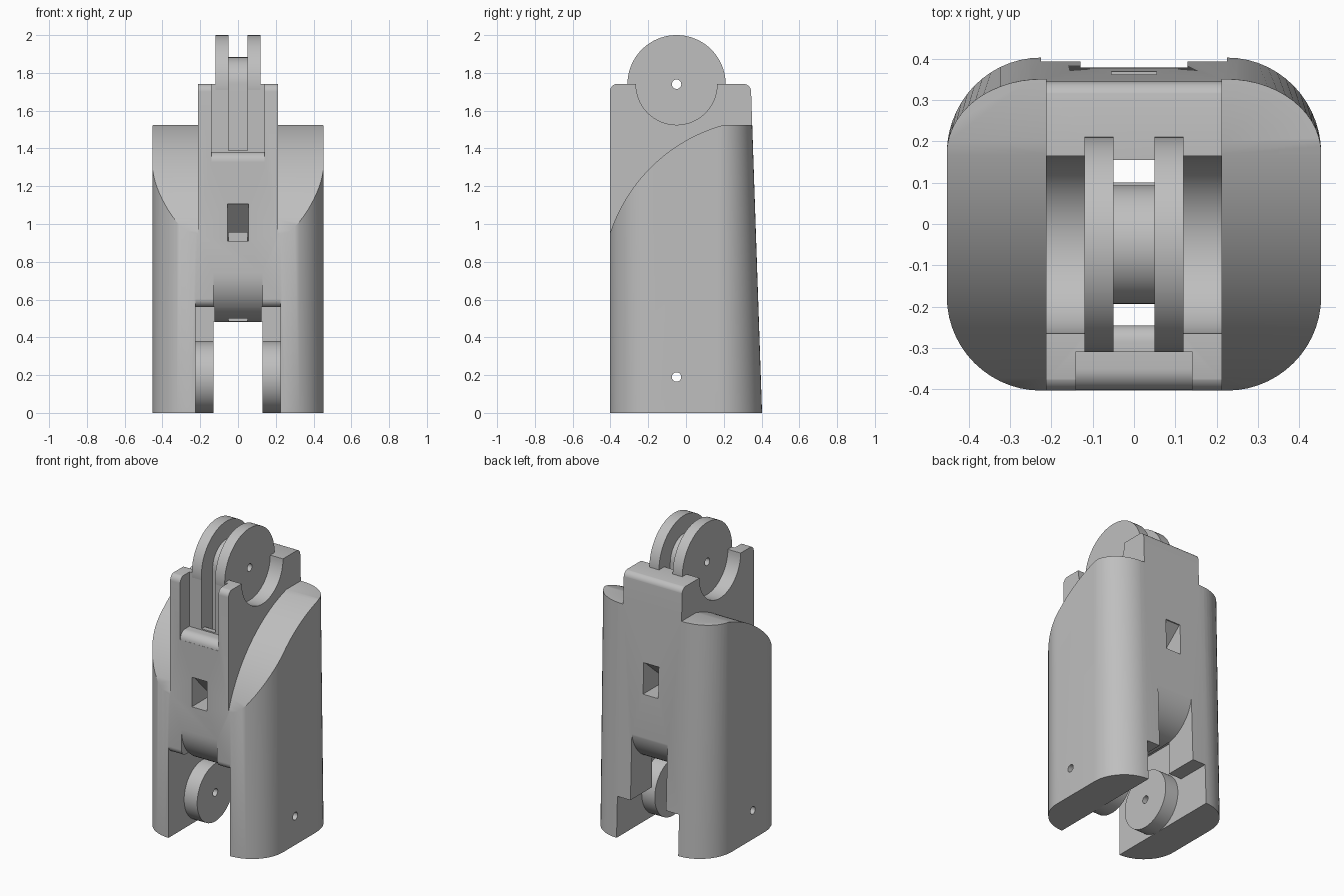
import bpy, bmesh
from math import sin, cos, radians

cube = bpy.data.objects.get("Cube")
if cube:
    bpy.data.objects.remove(cube, do_unlink=True)

grey = bpy.data.materials.new("plain grey")
grey.use_nodes = True
COLOUR = (0.52, 0.52, 0.52, 1)
grey.diffuse_color = COLOUR
grey.node_tree.nodes["Principled BSDF"].inputs["Base Color"].default_value = COLOUR

HINGE_Y, TOP_Z, LOW_Z = -0.05, 1.74, 0.19


def arc(cy, cz, r, a0, a1, n=16):
    angles = [radians(a0 + (a1 - a0) * i / n) for i in range(n + 1)]
    return [(cy + r * cos(a), cz + r * sin(a)) for a in angles]


def loft(name, lower, upper):
    """Solid between two matching rings of 3D points."""
    bm = bmesh.new()
    a = [bm.verts.new(p) for p in lower]
    b = [bm.verts.new(p) for p in upper]
    n = len(a)
    bm.faces.new(a)
    bm.faces.new(b)
    for i in range(n):
        j = (i + 1) % n
        bm.faces.new((a[i], a[j], b[j], b[i]))
    bmesh.ops.recalc_face_normals(bm, faces=bm.faces)
    mesh = bpy.data.meshes.new(name)
    bm.to_mesh(mesh)
    bm.free()
    mesh.materials.append(grey)
    obj = bpy.data.objects.new(name, mesh)
    bpy.context.collection.objects.link(obj)
    return obj


def prism(name, x0, x1, pts):
    """Side profile (y, z) extruded along x."""
    return loft(name, [(x0, y, z) for y, z in pts], [(x1, y, z) for y, z in pts])


def disc(name, x0, x1, z, r, n=64):
    return prism(name, x0, x1, arc(HINGE_Y, z, r, 0, 360, n)[:-1])


def box(y0, y1, z0, z1):
    return [(y0, z0), (y1, z0), (y1, z1), (y0, z1)]


def cut(obj, cutter):
    mod = obj.modifiers.new("cut", 'BOOLEAN')
    mod.operation = 'DIFFERENCE'
    mod.solver = 'EXACT'
    mod.object = cutter
    bpy.context.view_layer.objects.active = obj
    bpy.ops.object.modifier_apply(modifier=mod.name)
    bpy.data.objects.remove(cutter, do_unlink=True)


# Body: rounded footprint whose back leans in towards the top
ring = []
for cx, cy, a in ((0.225, 0.17, 0), (-0.225, 0.17, 90),
                  (-0.225, -0.175, 180), (0.225, -0.175, 270)):
    ring += arc(cx, cy, 0.228, a, a + 90, 14)


def lean(y, f):
    return 0.17 + (y - 0.17) * f if y > 0.17 else y


body = loft("body", [(x, lean(y, 1.02), 0) for x, y in ring],
            [(x, lean(y, 0.76), TOP_Z) for x, y in ring])

# Rounded top corners of the raised middle block
front_corner = arc(-0.36, 1.70, 0.043, 180, 90, 8)
cut(body, prism("corner_cutter", -0.6, 0.6,
                [(-0.5, 1.70)] + front_corner + [(-0.36, 1.9), (-0.5, 1.9)]))
back_corner = arc(0.303, 1.70, 0.042, 0, 90, 8)
cut(body, prism("corner_cutter", -0.6, 0.6,
                [(0.5, 1.70)] + back_corner + [(0.303, 1.9), (0.5, 1.9)]))

# Side cheeks, pulley recesses and lower side cavities
cheek = arc(0.436, 0.674, 0.883, 165, 105.5, 28) + [
    (0.6, 1.525), (0.6, 2), (-0.6, 2), (-0.6, 0.9)]
cavity = ([(-0.6, -0.1), (0.6, -0.1), (0.6, 0.27), (0.17, 0.27), (0.17, 0.56)]
          + arc(-0.358, 0.605, 0.045, 270, 180, 8) + [(-0.6, 0.605)])
for s in (1, -1):
    cut(body, prism("cheek_cutter", s * 0.213, s * 0.6, cheek))
    cut(body, disc("recess_cutter", s * 0.118, s * 0.25, TOP_Z, 0.215))
    cut(body, prism("cavity_cutter", s * 0.125, s * 0.225, cavity))

# Rounded knuckle underside in the middle
knuckle = ([(-0.6, -0.1), (0.6, -0.1), (0.6, 0.74)]
           + arc(0.122, 0.74, 0.26, 0, -90)
           + arc(-0.143, 0.74, 0.26, -90, -180) + [(-0.6, 0.74)])
cut(body, prism("knuckle_cutter", -0.13, 0.13, knuckle))

# Front slot with a rounded sill
sill = arc(-0.35, 1.33, 0.052, 180, 90, 8)
cut(body, prism("slot_cutter", -0.14, 0.14,
                [(-0.6, 1.33)] + sill + [(-0.308, 1.382), (-0.308, 2), (-0.6, 2)]))

# Cord channel, with two tunnels running down
lip = arc(-0.285, 1.35, 0.04, 90, 0, 6)
cut(body, prism("channel_cutter", -0.05, 0.05,
                [(-0.33, 1.39)] + lip + [(0.155, 1.35), (0.155, 2), (-0.33, 2)]))
for y0, y1 in ((-0.245, -0.19), (0.10, 0.155)):
    cut(body, prism("tunnel_cutter", -0.05, 0.05, box(y0, y1, 0.3, 1.4)))

# Wedge shaped windows at front and back
cut(body, prism("window_cutter", -0.055, 0.055,
                [(-0.5, 1.105), (-0.39, 1.105), (-0.2, 0.91), (-0.5, 0.91)]))
cut(body, prism("window_cutter", -0.055, 0.055,
                [(0.5, 1.185), (0.355, 1.185), (0.12, 0.98), (0.5, 0.98)]))

# Pulley: hub with its web, and two flanges
hub = prism("pulley_hub", -0.052, 0.052,
            arc(HINGE_Y, TOP_Z, 0.143, 0, 180, 32)
            + [(HINGE_Y - 0.143, 1.3), (HINGE_Y + 0.143, 1.3)])
parts = [body, hub]
for s, side in ((1, "left"), (-1, "right")):
    parts.append(disc(side + "_flange", s * 0.05, s * 0.12, TOP_Z, 0.26, 80))
    parts.append(disc(side + "_hinge_boss", s * 0.13, s * 0.24, LOW_Z, 0.19))

# Pin holes and shading
for part in parts:
    for z in (TOP_Z, LOW_Z):
        cut(part, disc("pin_cutter", -0.7, 0.7, z, 0.025, 24))
    bpy.ops.object.select_all(action='DESELECT')
    part.select_set(True)
    bpy.context.view_layer.objects.active = part
    bpy.ops.object.shade_smooth_by_angle(angle=radians(30))
